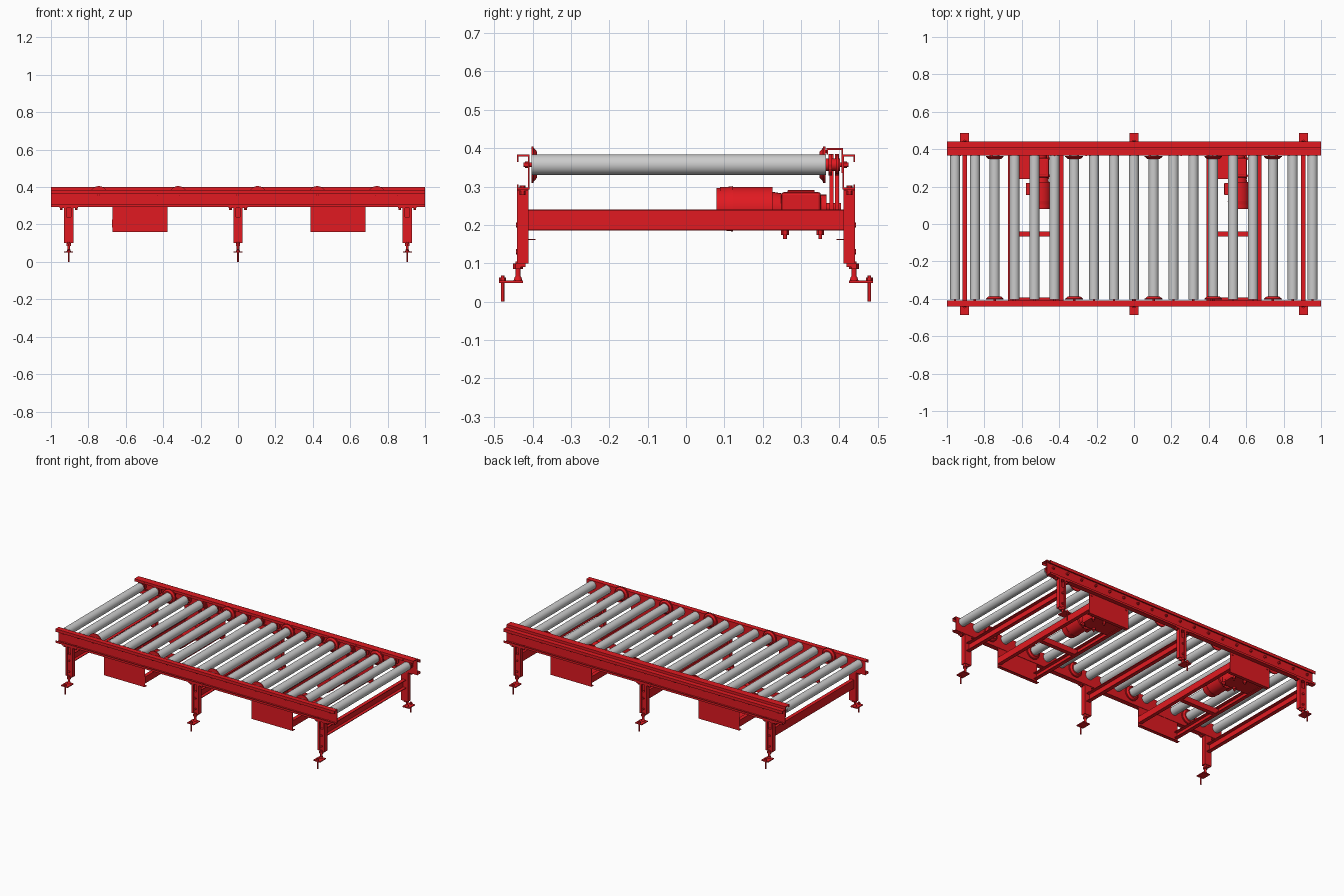
import bpy, bmesh, math
from mathutils import Matrix, Vector

if "Cube" in bpy.data.objects:
    bpy.data.objects.remove(bpy.data.objects["Cube"])

red = bpy.data.materials.new("red_paint")
red.diffuse_color = (0.75, 0.01, 0.015, 1)
red.use_nodes = True
red.node_tree.nodes["Principled BSDF"].inputs["Base Color"].default_value = red.diffuse_color
ROT = {'X': Matrix.Rotation(math.pi / 2, 4, 'Y'),
       'Y': Matrix.Rotation(-math.pi / 2, 4, 'X'), 'Z': Matrix()}


def finish(name, bm, mat=red, smooth=False):
    bmesh.ops.recalc_face_normals(bm, faces=bm.faces)
    me = bpy.data.meshes.new(name)
    bm.to_mesh(me)
    bm.free()
    ob = bpy.data.objects.new(name, me)
    bpy.context.collection.objects.link(ob)
    if mat:
        me.materials.append(mat)
    if smooth:
        bpy.context.view_layer.objects.active = ob
        bpy.ops.object.select_all(action='DESELECT')
        ob.select_set(True)
        bpy.ops.object.shade_smooth_by_angle(angle=math.radians(35))
    return ob


def box(name, x, y, z, bevel=0):
    bm = bmesh.new()
    c = Vector([(a[0] + a[1]) / 2 for a in (x, y, z)])
    s = [abs(a[1] - a[0]) for a in (x, y, z)]
    bmesh.ops.create_cube(bm, size=1, matrix=Matrix.Translation(c) @ Matrix.Diagonal((*s, 1)))
    if bevel:
        bmesh.ops.bevel(bm, geom=bm.edges[:], offset=bevel, segments=2, affect='EDGES', profile=0.5)
    return finish(name, bm)


def rod(name, axis, p, a, b, r, r2=None, n=24, mat=red):
    """Cylinder or cone along axis from a to b; p holds the other two coordinates."""
    bm = bmesh.new()
    m = (a + b) / 2
    c = {'X': (m, *p), 'Y': (p[0], m, p[1]), 'Z': (*p, m)}[axis]
    bmesh.ops.create_cone(bm, cap_ends=True, segments=n, radius1=r, radius2=r if r2 is None else r2,
                          depth=abs(b - a), matrix=Matrix.Translation(c) @ ROT[axis])
    return finish(name, bm, mat, n > 8)


def sheet(name, pts, axis, a, b, t=0.004):
    """Folded sheet metal: open profile swept along axis from a to b."""
    put = {'X': lambda p, h: (h, *p), 'Y': lambda p, h: (p[0], h, p[1]), 'Z': lambda p, h: (*p, h)}[axis]
    bm = bmesh.new()
    lo = [bm.verts.new(put(p, a)) for p in pts]
    hi = [bm.verts.new(put(p, b)) for p in pts]
    for i in range(len(pts) - 1):
        bm.faces.new((lo[i], lo[i + 1], hi[i + 1], hi[i]))
    ob = finish(name, bm)
    mod = ob.modifiers.new("thickness", 'SOLIDIFY')
    mod.thickness, mod.offset, mod.use_even_offset = t, 0, True
    return ob


def belt(name, p, q, r, y0, y1):
    """Chain loop around two equal sprockets at (x, z) points p and q."""
    d = math.atan2(q[1] - p[1], q[0] - p[0])
    pts = []
    for c, start in ((p, d + math.pi / 2), (q, d - math.pi / 2)):
        for i in range(9):
            a = start + math.pi * i / 8
            pts.append((c[0] + r * math.cos(a), c[1] + r * math.sin(a)))
    pts.append(pts[0])
    return sheet(name, pts, 'Y', y0, y1, 0.005)


RZ = 0.357
LEGS = (-0.905, 0, 0.905)
xs = [-0.957 + i * 0.1062 for i in range(19)]

# Side rails: C channels opening outward, with top lip and hardware
for s, side in ((-1, "front"), (1, "back")):
    sheet(side + "_rail", [(s * 0.438, 0.364), (s * 0.438, 0.381), (s * 0.41, 0.381),
                           (s * 0.41, 0.295), (s * 0.438, 0.295), (s * 0.438, 0.306)], 'X', -1, 1)
    for x in xs:
        rod(side + "_axle_bolt", 'Y', (x, RZ), s * 0.411, s * 0.419, 0.009, n=6)

# Rollers, axles and sprockets
for i, x in enumerate(xs):
    rod("roller", 'Y', (x, RZ), -0.403, 0.365, 0.0268, n=32, mat=None)
    rod("roller_axle", 'Y', (x, RZ), -0.424, 0.424, 0.006, n=12)
    for y in (0.376, 0.394):
        rod("roller_sprocket", 'Y', (x, RZ), y - 0.003, y + 0.003, 0.024, n=20)
    rod("sprocket_hub", 'Y', (x, RZ), 0.365, 0.402, 0.016, n=16)
    if i < 18:
        y = 0.376 if i % 2 else 0.394
        belt("roller_chain", (x, RZ), (xs[i + 1], RZ), 0.025, y - 0.005, y + 0.005)
    # Guide flanges on selected rollers
    if i in (2, 6, 10, 13, 16):
        for y, d in ((-0.400, 1), (0.360, -1)):
            rod("roller_flange_disc", 'Y', (x, RZ), y - 0.003, y + 0.003, 0.048, n=40)
            a, b = (y, y + 0.012) if d > 0 else (y - 0.012, y)
            rod("roller_flange_cone", 'Y', (x, RZ), a, b,
                0.047 if d > 0 else 0.034, 0.034 if d > 0 else 0.047, n=40)

# Chain guard along the back rail
sheet("chain_guard", [(0.368, 0.384), (0.368, 0.398), (0.407, 0.398), (0.407, 0.335)], 'X', -1, 1)
for i in range(12):
    rod("guard_screw", 'Y', (-0.93 + i * 0.169, 0.391), 0.363, 0.367, 0.004, n=8)

# Legs, feet and cross beams
for x in LEGS:
    for s in (-1, 1):
        sheet("leg", [(x - 0.012, s * 0.438), (x - 0.023, s * 0.438), (x - 0.023, s * 0.413),
                      (x + 0.023, s * 0.413), (x + 0.023, s * 0.438), (x + 0.012, s * 0.438)],
              'Z', 0.10, 0.293)
        box("leg_top_plate", (x - 0.05, x + 0.05), (s * 0.411, s * 0.440), (0.288, 0.293))
        for d in (-0.04, 0.04):
            rod("rail_bolt", 'Z', (x + d, s * 0.426), 0.278, 0.303, 0.008, n=6)
        box("leg_slider", (x - 0.012, x + 0.012), (s * 0.418, s * 0.436), (0.09, 0.24))
        for z in (0.13, 0.20):
            rod("leg_bolt", 'Y', (x, z), s * 0.436, s * 0.443, 0.007, n=6)
        rod("foot_nut", 'Z', (x, s * 0.438), 0.085, 0.099, 0.013, n=6)
        rod("foot_stem", 'Z', (x, s * 0.438), 0.05, 0.105, 0.007, n=12)
        rod("foot_swivel", 'Z', (x, s * 0.438), 0.053, 0.066, 0.012, 0.008, n=16)
        box("foot_plate", (x - 0.024, x + 0.024), (s * 0.425, s * 0.487), (0.049, 0.055))
        rod("anchor_bolt", 'Z', (x, s * 0.478), 0, 0.068, 0.0045, n=12)
        rod("anchor_nut", 'Z', (x, s * 0.478), 0.055, 0.063, 0.009, n=6)
    sheet("cross_beam", [(x + 0.012, 0.187), (x - 0.010, 0.187), (x - 0.010, 0.238),
                         (x + 0.012, 0.238)], 'Y', -0.411, 0.411)

# Two drive units: covers, support frame, motor, gearbox and chain
for cx, roll in ((-0.525, xs[4]), (0.535, xs[14])):
    m = cx + 0.025
    for s, side in ((-1, "front"), (1, "back")):
        sheet(side + "_drive_cover", [(s * 0.392, 0.162), (s * 0.412, 0.162), (s * 0.412, 0.298)],
              'X', cx - 0.147, cx + 0.147, 0.003)
        for d in (-0.13, 0.13):
            rod("cover_screw", 'Y', (cx + d, 0.282), s * 0.413, s * 0.417, 0.006, n=6)
    for d in (-1, 1):
        e = cx + d * 0.146
        sheet("drive_beam", [(e - d * 0.022, 0.187), (e, 0.187), (e, 0.225), (e - d * 0.022, 0.225)],
              'Y', -0.411, 0.411)
    sheet("drive_tie", [(-0.068, 0.187), (-0.042, 0.187), (-0.042, 0.220)], 'X', cx - 0.145, cx + 0.145)
    box("motor_plate", (cx - 0.135, cx + 0.07), (0.24, 0.375), (0.189, 0.197))
    rod("motor_body", 'Y', (m, 0.242), 0.088, 0.225, 0.057, n=32)
    rod("motor_fan_cowl", 'Y', (m, 0.242), 0.080, 0.122, 0.054, 0.059, n=32)
    rod("motor_neck", 'Y', (m, 0.242), 0.222, 0.252, 0.045, 0.040, n=24)
    box("terminal_box", (m - 0.078, m - 0.04), (0.155, 0.22), (0.215, 0.272), 0.004)
    box("gearbox", (m - 0.045, m + 0.045), (0.248, 0.352), (0.197, 0.286), 0.008)
    box("gearbox_cap", (m - 0.032, m + 0.032), (0.265, 0.335), (0.284, 0.291), 0.002)
    rod("output_flange", 'Y', (m, 0.245), 0.35, 0.366, 0.034, n=24)
    rod("output_shaft", 'Y', (m, 0.245), 0.36, 0.404, 0.012, n=16)
    for y in (0.379, 0.394):
        rod("drive_sprocket", 'Y', (m, 0.245), y - 0.003, y + 0.003, 0.025, n=20)
        belt("drive_chain", (m, 0.245), (roll, RZ), 0.026, y - 0.005, y + 0.005)
    for dx in (-0.04, 0.04):
        for y in (0.258, 0.35):
            rod("mount_bolt", 'Z', (m + dx, y), 0.163, 0.21, 0.005, n=12)
            rod("mount_nut", 'Z', (m + dx, y), 0.174, 0.188, 0.010, n=6)
